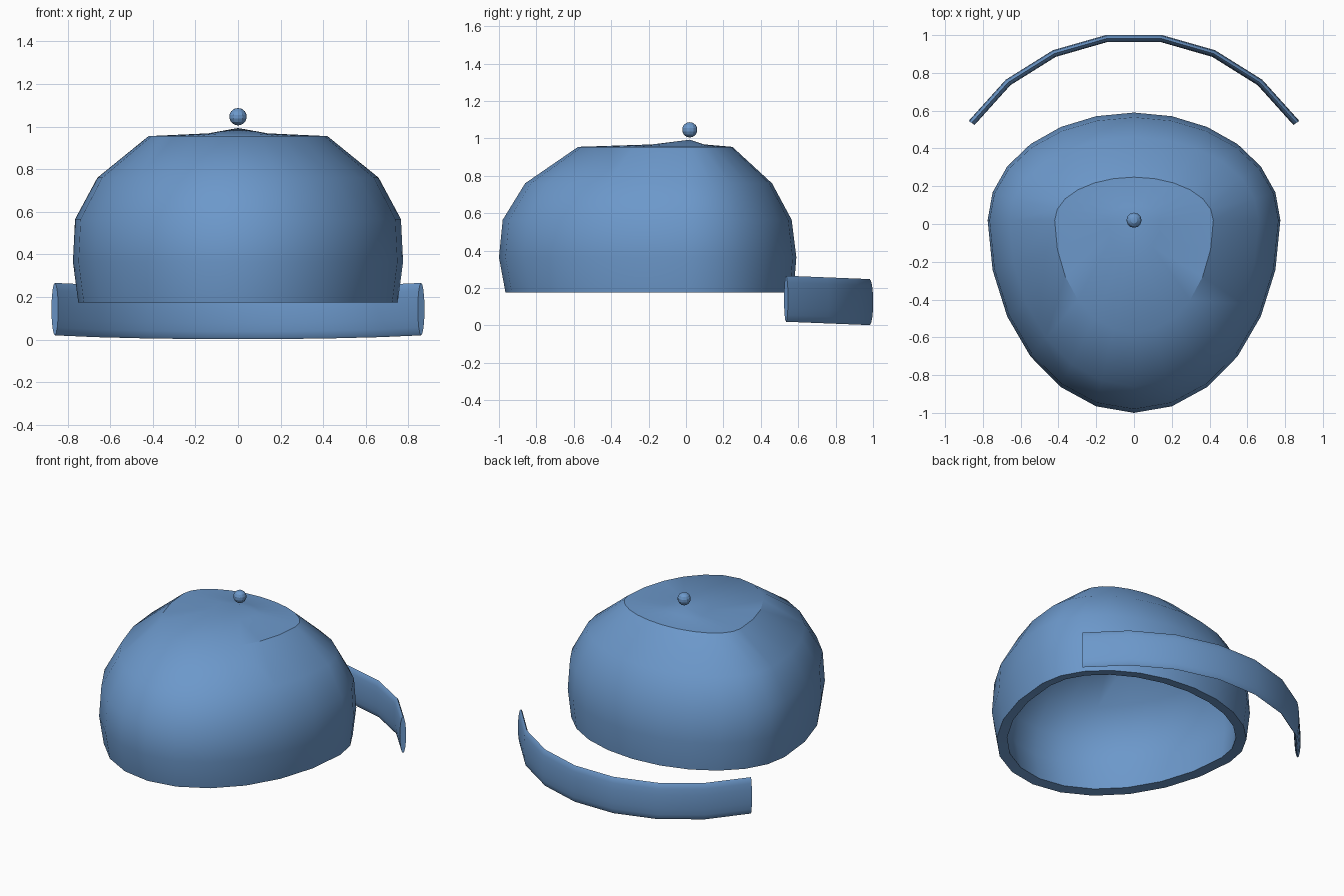
import bpy, bmesh, math

if "Cube" in bpy.data.objects:
    bpy.data.objects.remove(bpy.data.objects["Cube"])

blue = bpy.data.materials.new("denim_blue")
blue.diffuse_color = (0.15, 0.315, 0.595, 1)
blue.use_nodes = True
blue.node_tree.nodes["Principled BSDF"].inputs["Base Color"].default_value = blue.diffuse_color


def finish(name, bm, angle=35):
    """Turn a bmesh into a coloured, shaded object."""
    bmesh.ops.recalc_face_normals(bm, faces=bm.faces)
    mesh = bpy.data.meshes.new(name)
    bm.to_mesh(mesh)
    bm.free()
    mesh.materials.append(blue)
    obj = bpy.data.objects.new(name, mesh)
    bpy.context.collection.objects.link(obj)
    bpy.ops.object.select_all(action='DESELECT')
    obj.select_set(True)
    bpy.context.view_layer.objects.active = obj
    if name == "crown":
        mod = obj.modifiers.new("wall", 'SOLIDIFY')
        mod.thickness = 0.065
        mod.offset = -1
        bpy.ops.object.modifier_apply(modifier=mod.name)
    bpy.ops.object.shade_smooth_by_angle(angle=math.radians(angle))
    return obj


def bridge(bm, a, b):
    n = len(a)
    for i in range(n):
        j = (i + 1) % n
        bm.faces.new((a[i], a[j], b[j], b[i]))


# Crown: egg-shaped rings (height, half width, front reach, back reach)
rings = [
    (0.175, 0.750, 0.985, 0.555),
    (0.365, 0.775, 1.020, 0.570),
    (0.565, 0.765, 1.000, 0.545),
    (0.760, 0.660, 0.880, 0.440),
    (0.955, 0.420, 0.597, 0.228),
    (0.968, 0.140, 0.200, 0.076),
]
SIDES, CY = 24, 0.02
bm = bmesh.new()
loops = []
for z, w, front, back in rings:
    loop = []
    for i in range(SIDES):
        a = 2 * math.pi * i / SIDES
        c = math.cos(a)
        loop.append(bm.verts.new((w * math.sin(a), CY + c * (back if c > 0 else front), z)))
    loops.append(loop)
for a, b in zip(loops, loops[1:]):
    bridge(bm, a, b)
apex = bm.verts.new((0, CY, 0.993))
for i in range(SIDES):
    bm.faces.new((loops[-1][i], loops[-1][(i + 1) % SIDES], apex))
# normals must face outward on the open shell before thickening
bmesh.ops.recalc_face_normals(bm, faces=bm.faces)
finish("crown", bm)

# Brim: flattened elliptical section swept along an arc behind the crown
bm = bmesh.new()
loops = []
for k in range(8):
    t = math.radians(-56 + 16 * k)
    r0, cy = 1.037, -0.045
    zc = 0.125 + 0.04 * (0.981 - (cy + r0 * math.cos(t)))
    loop = []
    for i in range(16):
        a = 2 * math.pi * i / 16
        r = r0 + 0.019 * math.cos(a)
        loop.append(bm.verts.new((r * math.sin(t), cy + r * math.cos(t), zc + 0.123 * math.sin(a))))
    loops.append(loop)
for a, b in zip(loops, loops[1:]):
    bridge(bm, a, b)
bm.faces.new(loops[0])
bm.faces.new(loops[-1])
finish("brim", bm)

# Button floating just above the top
bm = bmesh.new()
bmesh.ops.create_uvsphere(bm, u_segments=12, v_segments=7, radius=0.041)
bmesh.ops.translate(bm, verts=bm.verts, vec=(0, CY, 1.046))
finish("top_button", bm, 20)
